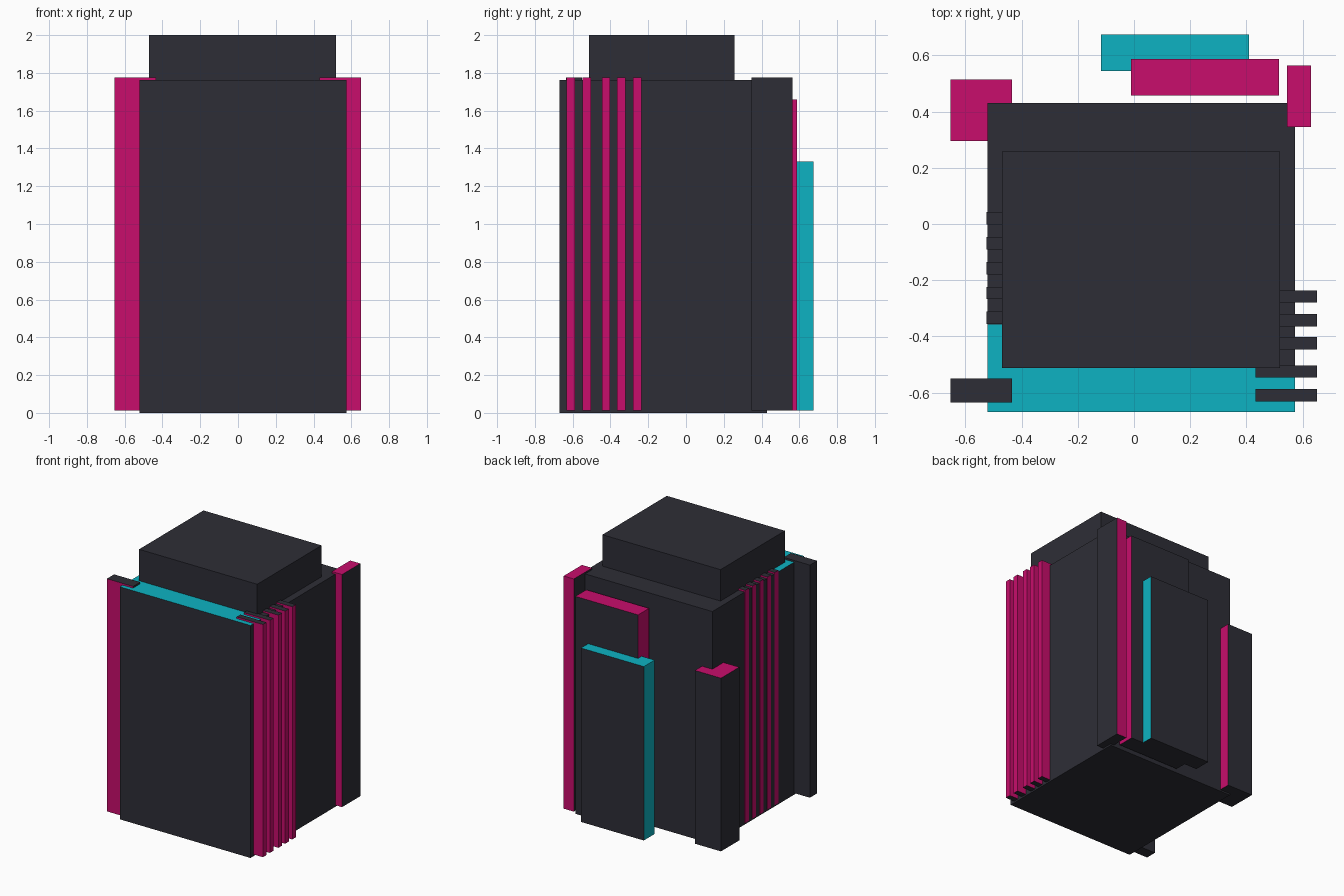
import bpy, bmesh
from mathutils import Vector

if "Cube" in bpy.data.objects:
    bpy.data.objects.remove(bpy.data.objects["Cube"])


def material(name, rgb):
    m = bpy.data.materials.new(name)
    m.diffuse_color = (*rgb, 1)
    m.use_nodes = True
    m.node_tree.nodes["Principled BSDF"].inputs["Base Color"].default_value = m.diffuse_color
    return m


MATS = [material("charcoal", (0.027, 0.027, 0.037)),
        material("magenta", (0.58, 0.004, 0.15)),
        material("cyan", (0.004, 0.45, 0.54))]
DARK, MAGENTA, CYAN = 0, 1, 2
SIDES = {"+x": (1, 0, 0), "-x": (-1, 0, 0), "+y": (0, 1, 0),
         "-y": (0, -1, 0), "+z": (0, 0, 1), "-z": (0, 0, -1)}


def box(name, x, y, z, sides=(), colour=DARK, cuts=(), rule=None):
    """Charcoal box from ranges; the listed sides take the accent colour."""
    bm = bmesh.new()
    bmesh.ops.create_cube(bm, size=1)
    for v in bm.verts:
        v.co = [(r[0] + r[1]) / 2 + c * (r[1] - r[0]) for r, c in zip((x, y, z), v.co)]
    for co, no in cuts:
        bmesh.ops.bisect_plane(bm, geom=bm.verts[:] + bm.edges[:] + bm.faces[:],
                               plane_co=co, plane_no=no)
    bm.normal_update()
    accents = [Vector(SIDES[s]) for s in sides]
    for f in bm.faces:
        if any(f.normal.dot(a) > 0.9 for a in accents):
            if rule is None or rule(f.calc_center_median()):
                f.material_index = colour
    me = bpy.data.meshes.new(name)
    bm.to_mesh(me)
    bm.free()
    for m in MATS:
        me.materials.append(m)
    ob = bpy.data.objects.new(name, me)
    bpy.context.collection.objects.link(ob)
    return ob


LOW, HIGH = 0.012, 1.775

# main tower, roof painted cyan along the front and the front left edge
box("tower", (-0.522, 0.574), (-0.67, 0.43), (0, 1.762), ["+z"], CYAN,
    cuts=[((0, -0.51, 0), (0, 1, 0)), ((0, -0.357, 0), (0, 1, 0)),
          ((-0.47, 0, 0), (1, 0, 0))],
    rule=lambda c: c.y < -0.51 or (c.y < -0.357 and c.x < -0.47))
box("roof_block", (-0.47, 0.52), (-0.513, 0.258), (1.762, 2.0))

# corner pillars
box("front_left_pillar", (-0.654, -0.435), (-0.636, -0.55), (LOW, HIGH), ["-y"], MAGENTA)
box("back_left_pillar", (-0.654, -0.435), (0.296, 0.515), (LOW, 1.325), ["+z", "+x"], MAGENTA)
box("back_right_pillar", (0.545, 0.63), (0.346, 0.565), (LOW, HIGH),
    ["+z", "-y", "+y"], MAGENTA)

# vertical fins on both sides
for i, y in enumerate((-0.61, -0.525, -0.424, -0.343, -0.258)):
    box(f"right_fin_{i + 1}", (0.432, 0.651), (y - 0.022, y + 0.022), (LOW, HIGH),
        ["+x", "-x", "+y", "-y"], MAGENTA)
for i in range(5):
    y = 0.02 - i * 0.0885
    box(f"left_fin_{i + 1}", (-0.525, -0.31), (y - 0.022, y + 0.022), (LOW, HIGH),
        ["+x", "-x", "+y", "-y"], MAGENTA)

# layered slabs standing behind the tower
box("tall_back_slab", (-0.01, 0.516), (0.457, 0.588), (LOW, 1.66),
    ["+z", "+x", "-x"], MAGENTA)
box("low_back_slab", (-0.118, 0.409), (0.544, 0.674), (LOW, 1.33),
    ["+z", "+x", "-x"], CYAN)
